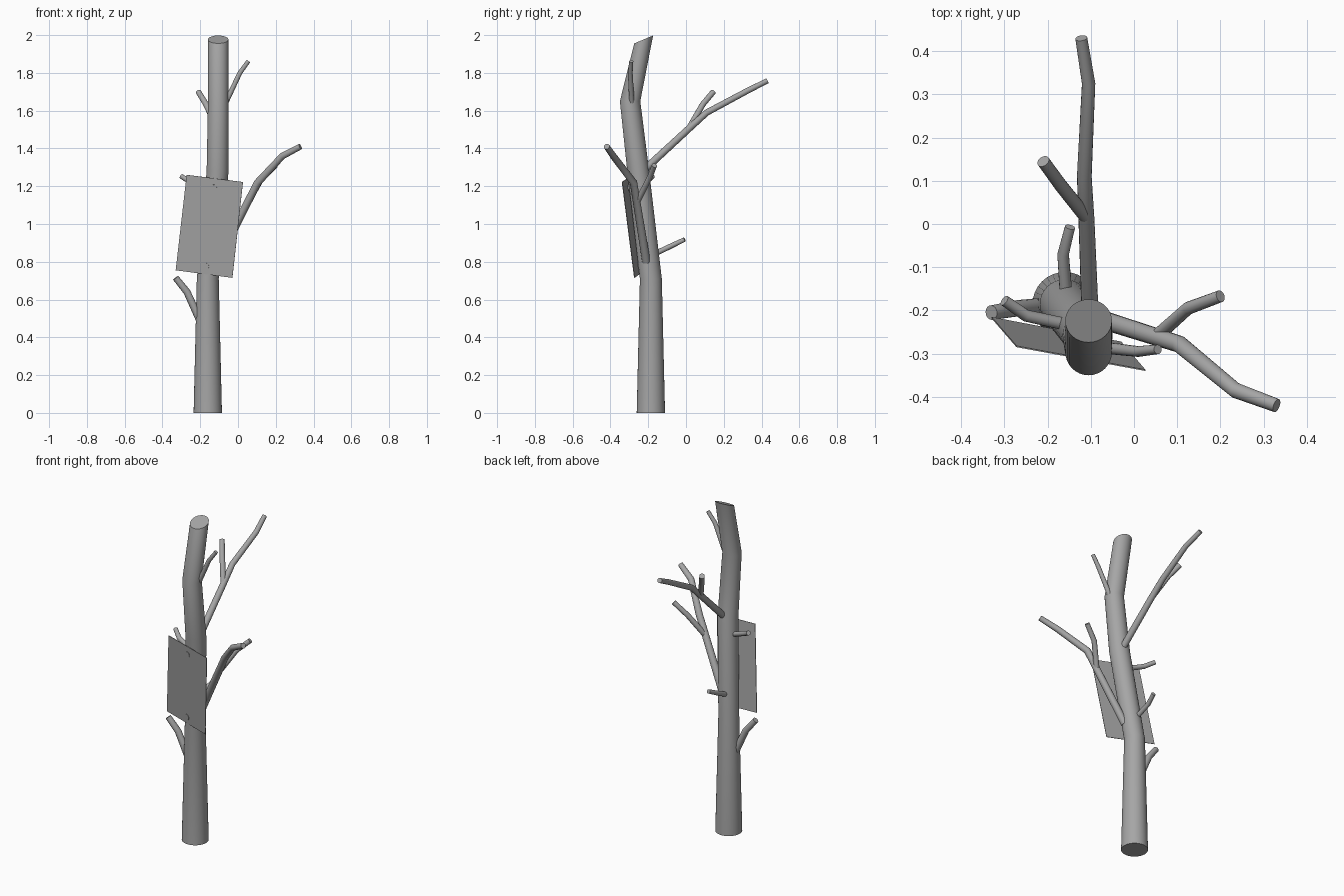
import bpy
import bmesh
from math import cos, sin, pi
from mathutils import Vector

cube = bpy.data.objects.get("Cube")
if cube:
    bpy.data.objects.remove(cube)

grey = bpy.data.materials.new("plain grey")
grey.use_nodes = True
colour = (0.38, 0.38, 0.38, 1)
grey.diffuse_color = colour
grey.node_tree.nodes["Principled BSDF"].inputs["Base Color"].default_value = colour


def finish(name, bm, smooth=True):
    bmesh.ops.recalc_face_normals(bm, faces=bm.faces)
    mesh = bpy.data.meshes.new(name)
    bm.to_mesh(mesh)
    bm.free()
    mesh.materials.append(grey)
    obj = bpy.data.objects.new(name, mesh)
    bpy.context.collection.objects.link(obj)
    if smooth:
        bpy.ops.object.select_all(action="DESELECT")
        obj.select_set(True)
        bpy.context.view_layer.objects.active = obj
        bpy.ops.object.shade_smooth_by_angle(angle=pi / 5)
    return obj


def tube(name, points, radii, normals=None, sides=16):
    """Capped limb: one ring of vertices at every point of a path."""
    pts = [Vector(p) for p in points]
    bm = bmesh.new()
    rings = []
    for i, p in enumerate(pts):
        if normals:
            direction = Vector(normals[i])
        else:
            steps = [b - a for a, b in zip(pts, pts[1:])]
            near = steps[max(i - 1, 0):i + 1]
            direction = sum((s.normalized() for s in near), Vector())
        turn = Vector((0, 0, 1)).rotation_difference(direction)
        ring = []
        for k in range(sides):
            a = 2 * pi * k / sides
            ring.append(bm.verts.new(p + turn @ Vector((cos(a), sin(a), 0)) * radii[i]))
        rings.append(ring)
    for low, high in zip(rings, rings[1:]):
        for k in range(sides):
            n = (k + 1) % sides
            bm.faces.new((low[k], low[n], high[n], high[k]))
    bm.faces.new(rings[0][::-1])
    bm.faces.new(rings[-1])
    return finish(name, bm)


def branch(name, points, start, end):
    last = len(points) - 1
    tube(name, points, [start + (end - start) * i / last for i in range(last + 1)])


# Trunk with a slanted cut at the top
up = (0, 0, 1)
tube("trunk",
     [(-0.16, -0.186, 0), (-0.16, -0.186, 0.71), (-0.108, -0.253, 1.28),
      (-0.105, -0.296, 1.65), (-0.105, -0.224, 1.977)],
     [0.075, 0.058, 0.058, 0.054, 0.054],
     [up, up, up, up, (0, -0.42, 1)], sides=32)

# Branches and their forks
branch("long_back_branch",
       [(-0.1, -0.25, 1.26), (-0.11, 0.01, 1.5), (-0.115, 0.11, 1.59),
        (-0.105, 0.325, 1.705), (-0.122, 0.43, 1.758)], 0.02, 0.014)
branch("long_back_fork",
       [(-0.11, 0.015, 1.505), (-0.17, 0.09, 1.635), (-0.21, 0.145, 1.7)], 0.016, 0.015)
branch("left_branch",
       [(-0.11, -0.21, 0.8), (0.105, -0.278, 1.22), (0.235, -0.385, 1.36),
        (0.33, -0.42, 1.41)], 0.022, 0.016)
branch("left_fork",
       [(0.05, -0.262, 1.11), (0.125, -0.195, 1.24), (0.2, -0.167, 1.31)], 0.016, 0.014)
branch("upper_left_twig",
       [(-0.08, -0.285, 1.61), (0.01, -0.295, 1.8), (0.055, -0.29, 1.862)], 0.014, 0.011)
branch("low_right_branch",
       [(-0.17, -0.188, 0.42), (-0.27, -0.195, 0.64), (-0.33, -0.205, 0.715)], 0.021, 0.017)
branch("right_twig",
       [(-0.12, -0.24, 1.17), (-0.25, -0.212, 1.222), (-0.3, -0.177, 1.252)], 0.015, 0.013)
branch("back_twig",
       [(-0.155, -0.19, 0.83), (-0.164, -0.07, 0.888), (-0.148, -0.007, 0.918)], 0.015, 0.012)

# Thin tilted sign board
corners = [Vector(c) for c in ((-0.272, -0.285, 1.26), (-0.33, -0.218, 0.755),
                               (-0.03, -0.275, 0.715), (0.026, -0.34, 1.222))]
facing = (corners[1] - corners[0]).cross(corners[3] - corners[0]).normalized()
bm = bmesh.new()
front = [bm.verts.new(c) for c in corners]
back = [bm.verts.new(c - facing * 0.003) for c in corners]
bm.faces.new(front)
bm.faces.new(back[::-1])
for k in range(4):
    n = (k + 1) % 4
    bm.faces.new((front[k], back[k], back[n], front[n]))
finish("sign_board", bm, smooth=False)

# Nails that hold the board to the trunk
for name, across, down in (("upper_nail", 0.5, 0.1), ("lower_nail", 0.52, 0.92)):
    spot = corners[0] + (corners[3] - corners[0]) * across + (corners[1] - corners[0]) * down
    tube(name, [spot - facing * 0.03, spot + facing * 0.003], [0.018, 0.018],
         [-facing, -facing])
